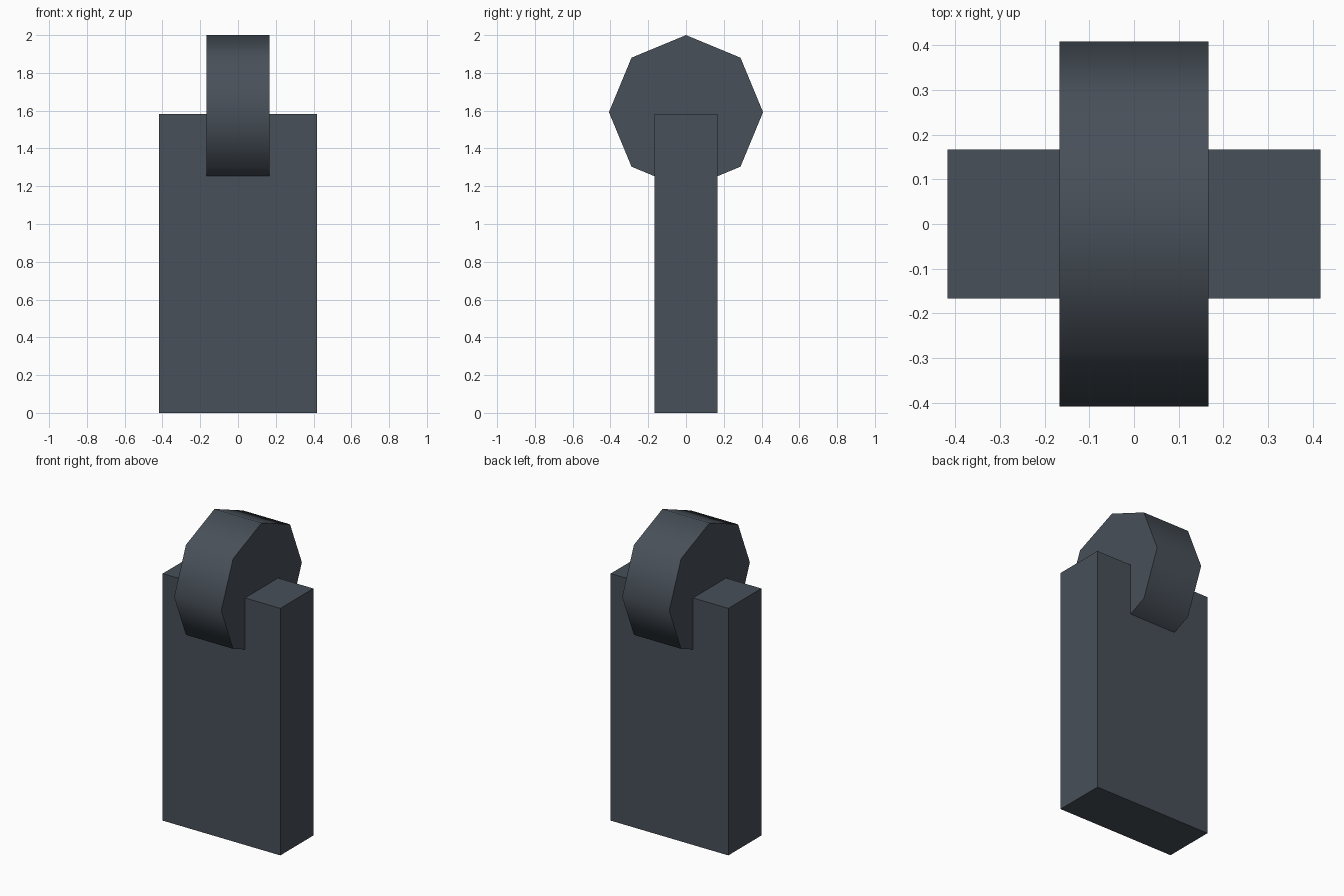
import bpy, math

if "Cube" in bpy.data.objects:
    bpy.data.objects.remove(bpy.data.objects["Cube"])

dark = bpy.data.materials.new("dark_slate")
dark.diffuse_color = (0.065, 0.08, 0.1, 1)
dark.use_nodes = True
dark.node_tree.nodes["Principled BSDF"].inputs["Base Color"].default_value = dark.diffuse_color

# Upright flat body block
bpy.ops.mesh.primitive_cube_add(size=1, location=(0, 0, 0.7915))
body = bpy.context.object
body.name = "body"
body.scale = (0.834, 0.334, 1.583)
bpy.ops.object.transform_apply(location=False, rotation=False, scale=True)
body.data.materials.append(dark)

# Eight-sided wheel set into the top, axle along x, smooth rim and flat sides
bpy.ops.mesh.primitive_cylinder_add(vertices=8, radius=0.408, depth=0.334,
                                    location=(0, 0, 1.592),
                                    rotation=(0, math.pi / 2, 0))
wheel = bpy.context.object
wheel.name = "wheel"
wheel.data.materials.append(dark)
bpy.ops.object.shade_smooth_by_angle(angle=math.radians(60))
